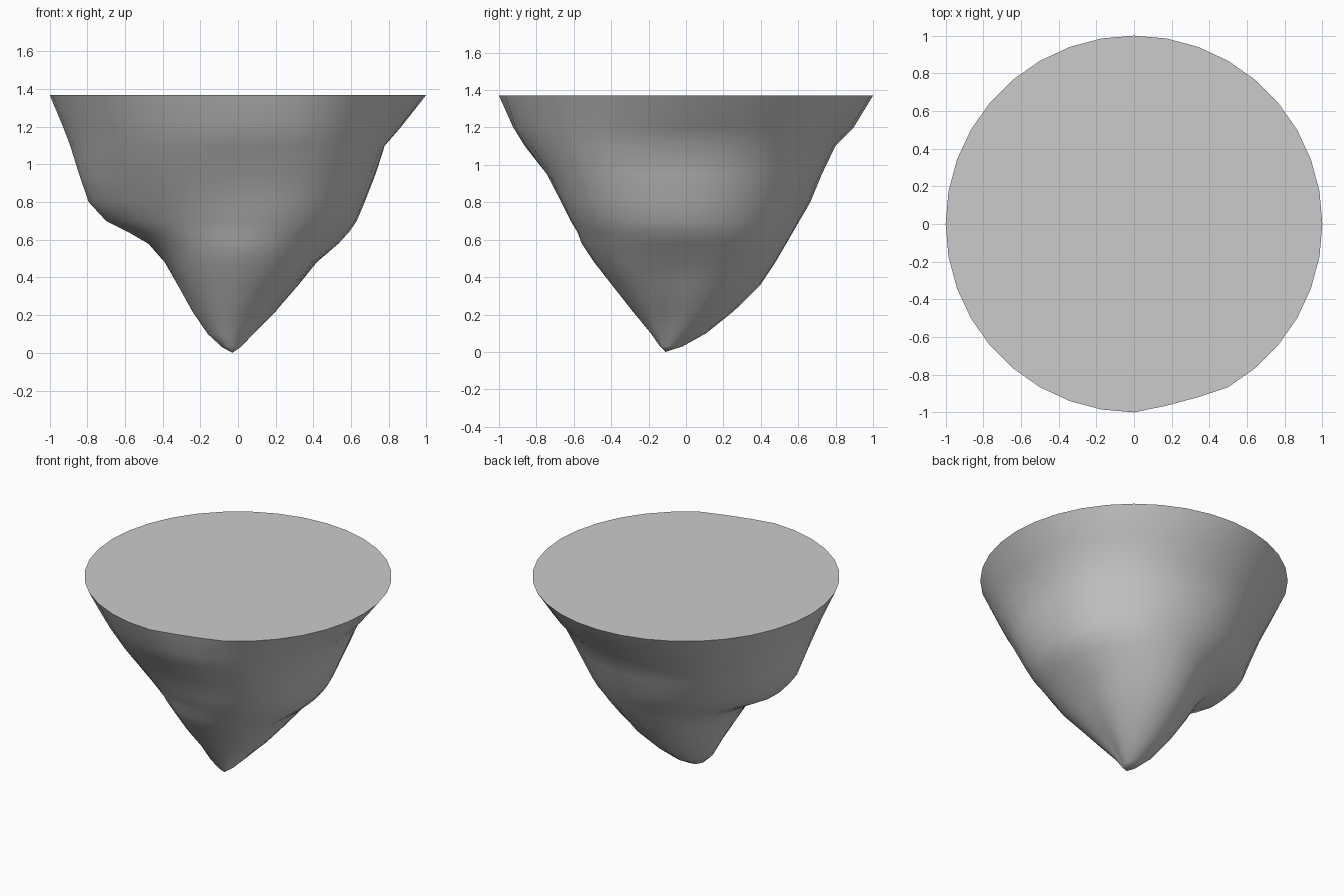
import bpy, bmesh, math

if "Cube" in bpy.data.objects:
    bpy.data.objects.remove(bpy.data.objects["Cube"])

SIDES = 36
HEIGHT = 1.37
TIP = (-0.03, -0.11)

# Each row: height, then radius toward E, NE, N, NW, W, SW, S, SE
PROFILES = [
    (0.03, .03, .06, .09, .07, .05, .04, .03, .03),
    (0.10, .08, .15, .21, .17, .12, .10, .085, .08),
    (0.22, .205, .29, .35, .28, .195, .18, .195, .20),
    (0.36, .33, .42, .48, .38, .28, .29, .315, .34),
    (0.48, .43, .52, .55, .45, .36, .37, .415, .46),
    (0.58, .55, .60, .60, .52, .455, .44, .49, .54),
    (0.64, .605, .64, .63, .59, .565, .49, .515, .59),
    (0.70, .645, .67, .66, .66, .685, .54, .555, .64),
    (0.80, .685, .71, .71, .73, .78, .62, .615, .70),
    (0.95, .74, .77, .76, .79, .835, .74, .71, .78),
    (1.10, .785, .83, .82, .86, .885, .84, .84, .86),
    (1.20, .87, .90, .91, .92, .925, .90, .91, .91),
    (HEIGHT, 1, 1, 1, 1, 1, 1, 1, 1),
]


def radius_at(radii, turn):
    """Smooth periodic interpolation between the eight directions."""
    s = turn * 8
    i = int(s)
    t = s - i
    a, b, c, d = (radii[(i + k) % 8] for k in (-1, 0, 1, 2))
    return b + 0.5 * t * (c - a + t * (2*a - 5*b + 4*c - d + t * (3*(b - c) + d - a)))


# Rock underside: rings that drift from the off-centre tip to the round rim
bm = bmesh.new()
rings = []
for z, *radii in PROFILES:
    k = 1 - z / HEIGHT
    ring = []
    for i in range(SIDES):
        a = math.tau * i / SIDES
        r = radius_at(radii, i / SIDES)
        if z == HEIGHT and i in (28, 29):   # slightly flattened rim at the front
            r = 0.98
        ring.append(bm.verts.new((TIP[0]*k + r*math.cos(a), TIP[1]*k + r*math.sin(a), z)))
    rings.append(ring)

tip = bm.verts.new((*TIP, 0))
for i in range(SIDES):
    j = (i + 1) % SIDES
    bm.faces.new((tip, rings[0][j], rings[0][i]))
    for low, high in zip(rings, rings[1:]):
        bm.faces.new((low[i], low[j], high[j], high[i]))

# Flat top
bm.faces.new(rings[-1])
bmesh.ops.recalc_face_normals(bm, faces=bm.faces)

mesh = bpy.data.meshes.new("floating_rock")
bm.to_mesh(mesh)
bm.free()
rock = bpy.data.objects.new("floating_rock", mesh)
bpy.context.collection.objects.link(rock)
bpy.context.view_layer.objects.active = rock
rock.select_set(True)
bpy.ops.object.shade_smooth_by_angle(angle=math.radians(60))
